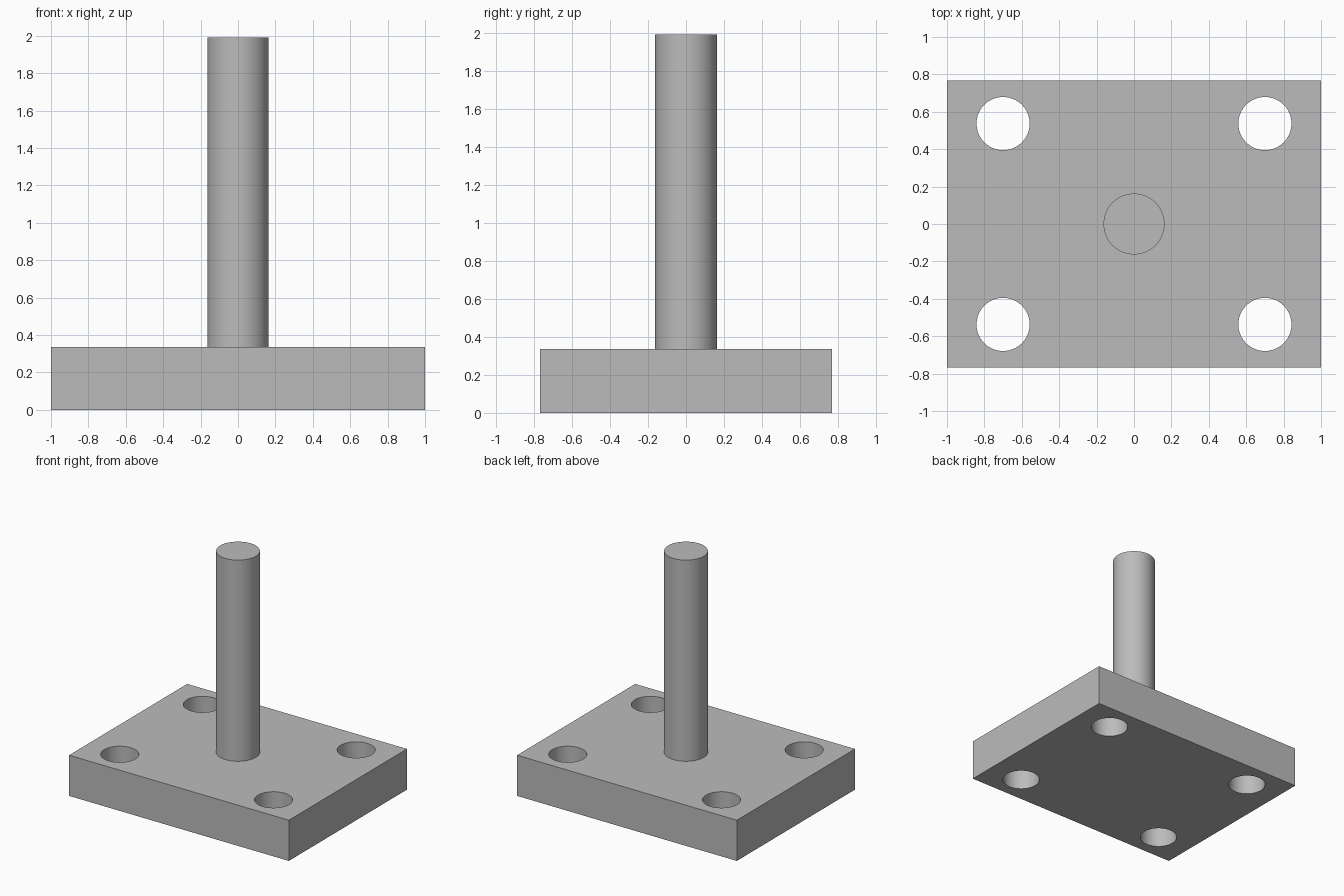
import bpy
import math

cube = bpy.data.objects.get("Cube")
if cube:
    bpy.data.objects.remove(cube, do_unlink=True)

PLATE_X, PLATE_Y, PLATE_H = 2.0, 1.535, 0.335
POST_R, TOP = 0.163, 1.99
HOLE_R, HOLE_X, HOLE_Y = 0.142, 0.70, 0.537

steel = bpy.data.materials.new("plain_grey")
steel.use_nodes = True
grey = (0.5, 0.5, 0.5, 1.0)
steel.diffuse_color = grey
steel.node_tree.nodes["Principled BSDF"].inputs["Base Color"].default_value = grey


def cylinder(name, radius, bottom, top, x=0, y=0):
    bpy.ops.mesh.primitive_cylinder_add(
        vertices=96, radius=radius, depth=top - bottom,
        location=(x, y, (top + bottom) / 2))
    obj = bpy.context.object
    obj.name = name
    obj.data.materials.append(steel)
    return obj


def smooth(obj):
    bpy.ops.object.select_all(action="DESELECT")
    obj.select_set(True)
    bpy.context.view_layer.objects.active = obj
    bpy.ops.object.shade_smooth_by_angle(angle=math.radians(30))


# Base plate
bpy.ops.mesh.primitive_cube_add(size=1, location=(0, 0, PLATE_H / 2))
plate = bpy.context.object
plate.name = "base_plate"
plate.scale = (PLATE_X, PLATE_Y, PLATE_H)
bpy.ops.object.transform_apply(location=False, rotation=False, scale=True)
plate.data.materials.append(steel)

# Four through holes, one near each corner
for sx in (-1, 1):
    for sy in (-1, 1):
        cutter = cylinder("hole_cutter", HOLE_R, -0.1, PLATE_H + 0.1,
                          sx * HOLE_X, sy * HOLE_Y)
        cut = plate.modifiers.new("corner_hole", "BOOLEAN")
        cut.operation = "DIFFERENCE"
        cut.solver = "EXACT"
        cut.object = cutter
        bpy.context.view_layer.objects.active = plate
        bpy.ops.object.modifier_apply(modifier=cut.name)
        bpy.data.objects.remove(cutter, do_unlink=True)
smooth(plate)

# Upright post standing on the plate
post = cylinder("post", POST_R, PLATE_H, TOP)
smooth(post)
